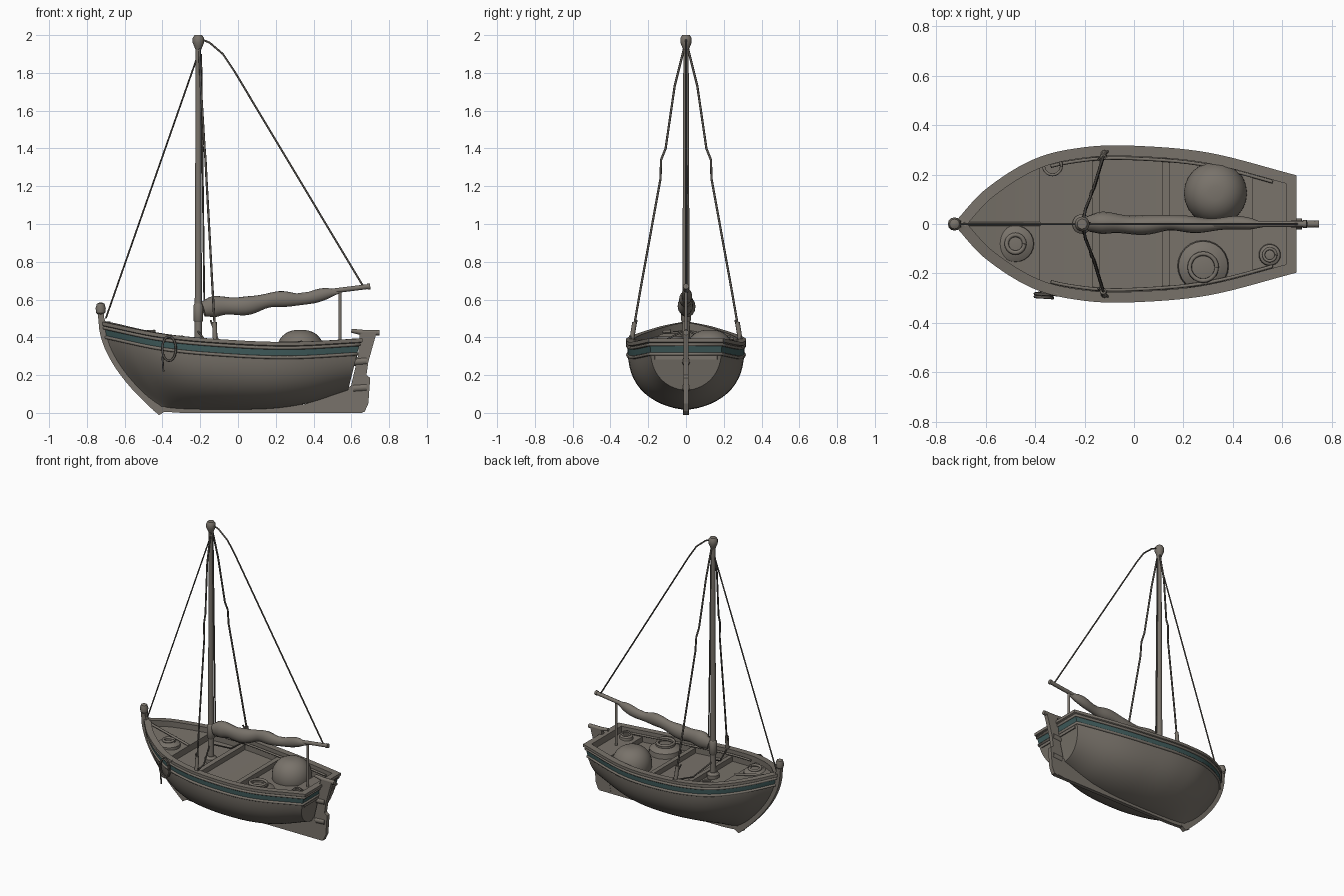
import bpy, bmesh, math
from mathutils import Vector

if "Cube" in bpy.data.objects:
    bpy.data.objects.remove(bpy.data.objects["Cube"], do_unlink=True)


def material(name, rgb):
    m = bpy.data.materials.new(name)
    m.use_nodes = True
    m.diffuse_color = (*rgb, 1)
    m.node_tree.nodes["Principled BSDF"].inputs["Base Color"].default_value = (*rgb, 1)
    return m


WOOD = material("weathered wood", (0.19, 0.17, 0.145))
TEAL = material("teal paint", (0.05, 0.105, 0.105))
ROPE = material("dark rope", (0.1, 0.09, 0.078))


def finish(ob, smooth=True):
    bpy.ops.object.select_all(action='DESELECT')
    ob.select_set(True)
    bpy.context.view_layer.objects.active = ob
    if smooth:
        bpy.ops.object.shade_smooth_by_angle(angle=math.radians(35))
    return ob


def mesh_object(name, bm, mats=(WOOD,), smooth=True):
    bmesh.ops.remove_doubles(bm, verts=bm.verts, dist=1e-5)
    bmesh.ops.recalc_face_normals(bm, faces=bm.faces)
    me = bpy.data.meshes.new(name)
    bm.to_mesh(me)
    bm.free()
    for m in mats:
        me.materials.append(m)
    ob = bpy.data.objects.new(name, me)
    bpy.context.collection.objects.link(ob)
    return finish(ob, smooth)


def grid(bm, rows, closed=False, index=lambda i: 0):
    """Skin a list of equal-length point rows."""
    vs = [[bm.verts.new(p) for p in r] for r in rows]
    for i in range(len(vs) - 1):
        n = len(vs[i])
        for j in range(n if closed else n - 1):
            k = (j + 1) % n
            f = bm.faces.new((vs[i][j], vs[i][k], vs[i + 1][k], vs[i + 1][j]))
            f.material_index = index(i)
    return vs


def lathe(name, loc, profile, mat=WOOD, sides=24):
    bm = bmesh.new()
    rows = [[Vector(loc) + Vector((r * math.cos(a), r * math.sin(a), z))
             for a in (math.tau * k / sides for k in range(sides))] for r, z in profile]
    vs = grid(bm, rows, True)
    bm.faces.new(vs[0])
    bm.faces.new(vs[-1])
    return mesh_object(name, bm, (mat,))


def tube(name, pts, r, mat=WOOD, radii=None, cyclic=False, res=2):
    """Round bar or rope along a path; radii scale the thickness per point."""
    cu = bpy.data.curves.new(name, 'CURVE')
    cu.dimensions = '3D'
    cu.bevel_depth, cu.bevel_resolution, cu.use_fill_caps = r, res, True
    sp = cu.splines.new('POLY')
    sp.points.add(len(pts) - 1)
    for i, p in enumerate(pts):
        sp.points[i].co = (*p, 1)
        sp.points[i].radius = radii[i] if radii else 1
    sp.use_cyclic_u = cyclic
    sp.use_smooth = True
    cu.materials.append(mat)
    ob = bpy.data.objects.new(name, cu)
    bpy.context.collection.objects.link(ob)
    return ob


def plate(name, outline, half):
    """Extrude a side outline (x, z) symmetrically across y."""
    bm = bmesh.new()
    vs = grid(bm, [[(x, y, z) for x, z in outline] for y in (-half, half)], True)
    for loop in vs:
        bm.faces.new(loop)
    return mesh_object(name, bm, smooth=False)


def spline(table, x):
    """Smooth interpolation through a few (x, value) pairs."""
    i = max(k for k in range(len(table) - 1) if k == 0 or table[k][0] <= x)
    (x0, a), (x1, b) = table[i], table[i + 1]
    slope = lambda k: ((table[min(k + 1, len(table) - 1)][1] - table[max(k - 1, 0)][1])
                       / (table[min(k + 1, len(table) - 1)][0] - table[max(k - 1, 0)][0]))
    t, h = (x - x0) / (x1 - x0), x1 - x0
    return ((2*t**3 - 3*t*t + 1) * a + (t**3 - 2*t*t + t) * h * slope(i)
            + (3*t*t - 2*t**3) * b + (t**3 - t*t) * h * slope(i + 1))


# Hull lines
BOW, STERN = -0.72, 0.65
BEAM = [(BOW, 0), (-0.6, 0.13), (-0.4, 0.255), (-0.2, 0.302), (0, 0.308), (0.3, 0.28), (STERN, 0.19)]
SHEER = [(BOW, 0.48), (-0.4, 0.415), (0, 0.38), (0.3, 0.372), (STERN, 0.39)]
KEEL = [(BOW, 0.02), (0.1, 0.02), (0.4, 0.05), (STERN, 0.12)]
STATIONS = [BOW + (STERN - BOW) * (i / 40) ** 1.3 for i in range(41)]
beam = lambda x: max(0, spline(BEAM, x))
sheer = lambda x: spline(SHEER, x)


def hull_point(x, d, side=1):
    """Point on the planking at depth d below the sheer."""
    zs, zk = sheer(x), spline(KEEL, x)
    t = min(1, d / (zs - zk))
    s = (x - BOW) / (STERN - BOW)
    z = zs - d
    rake = 0.32 * (max(0, 1 - z / zs) ** 1.8) * (1 - s) ** 2 - 0.25 * d * s ** 3
    y = beam(x) * max(0, 1 - t ** 3) ** (0.55 + 0.3 * (1 - s) ** 3)
    return Vector((x + rake, side * y, z))


def around(d):
    """Closed path around the boat at depth d."""
    return ([hull_point(x, d) for x in STATIONS]
            + [hull_point(x, d, -1) for x in reversed(STATIONS[1:])])


# Planking, painted band and transom
PAINT = (0, 0.03, 0.072)
ROWS = 16


def depth(x, i):
    if i < len(PAINT):
        return PAINT[i]
    k = (i - 2) / (ROWS - 2)
    return PAINT[2] + (sheer(x) - spline(KEEL, x) - PAINT[2]) * math.sin(k * math.pi / 2)


band = lambda i: 1 if i == 1 else 0
bm = bmesh.new()
for side in (1, -1):
    grid(bm, [[hull_point(x, depth(x, i), side) for x in STATIONS] for i in range(ROWS + 1)], index=band)
grid(bm, [[hull_point(STERN, depth(STERN, i), s) for s in (1, -1)] for i in range(ROWS + 1)], index=band)
bmesh.ops.dissolve_degenerate(bm, edges=bm.edges, dist=1e-5)
mesh_object("hull", bm, (WOOD, TEAL))

for name, d in (("upper_rub_strip", 0.028), ("lower_rub_strip", 0.078)):
    tube(name, around(d), 0.009, cyclic=True)

# Rail cap and inner bulwark, swept around the sheer
path = around(0)
ring = []
for i, p in enumerate(path):
    a = (p - path[i - 1]).to_2d().normalized()
    b = (path[(i + 1) % len(path)] - p).to_2d().normalized()
    m = (a + b).normalized()
    scale = min(1.6, 1 / max(0.3, m.dot(a)))
    out = Vector((-m.y, m.x, 0)) * scale
    ring.append([p + out * o + Vector((0, 0, z)) for o, z in
                 ((0, -0.02), (0.009, -0.015), (0.009, 0.004), (-0.034, 0.004), (-0.034, -0.1))])
bm = bmesh.new()
grid(bm, ring + ring[:1])
mesh_object("rail_cap", bm)


# Decks, benches and cross beams fitted between the sides
def deck(name, x0, x1, drop, thick=0.03):
    xs = [x0 + (x1 - x0) * i / 12 for i in range(13)]
    bm = bmesh.new()
    rows = []
    for x in xs:
        w, z = max(0.003, beam(x) - 0.03), sheer(x) - drop
        rows.append([(x, w, z), (x, -w, z), (x, -w, z - thick), (x, w, z - thick)])
    vs = grid(bm, rows, True)
    bm.faces.new(vs[0])
    bm.faces.new(vs[-1])
    mesh_object(name, bm)


deck("floor", -0.4, 0.63, 0.075)
deck("foredeck", -0.67, -0.38, 0.03, 0.07)
deck("stern_bench", 0.48, 0.62, 0.04, 0.05)
for name, x in (("mast_beam", -0.155), ("middle_beam", 0.13)):
    deck(name, x - 0.016, x + 0.016, 0.04, 0.05)
tube("foredeck_ridge", [(-0.69, 0, 0.46), (-0.38, 0, 0.385)], 0.008)
for side, tag in ((1, "left"), (-1, "right")):
    tube(tag + "_inner_stringer", [Vector((x, side * (beam(x) - 0.043), sheer(x) - 0.025))
                                   for x in STATIONS if -0.36 < x < 0.6], 0.007)

# Stem, keel and rudder
stem = [hull_point(BOW, sheer(BOW) * i / 14) for i in range(15)]
outer = [(p.x - 0.018, p.z - 0.012 * i / 14) for i, p in enumerate(stem)]
inner = [(p.x + 0.02, p.z + 0.012 * i / 14) for i, p in enumerate(stem)]
plate("stem", [(-0.745, 0.56), (-0.74, 0.5)] + outer + inner[::-1] + [(-0.708, 0.5), (-0.71, 0.56)], 0.015)
plate("keel", [(-0.45, 0.01), (-0.3, 0), (0.66, 0), (0.61, 0.15), (0.52, 0.1), (0.35, 0.045), (-0.4, 0.035)], 0.013)
lathe("stem_head", (-0.727, 0, 0.53), [(0.014, -0.01), (0.024, 0), (0.027, 0.025), (0.02, 0.048), (0.008, 0.054)], sides=12)
plate("rudder", [(0.57, 0), (0.67, 0.005), (0.69, 0.05), (0.7, 0.185), (0.68, 0.2), (0.69, 0.27),
                 (0.735, 0.43), (0.645, 0.42), (0.635, 0.3), (0.6, 0.15)], 0.014)
tube("tiller", [(0.6, 0, 0.435), (0.66, 0, 0.425), (0.75, 0, 0.425)], 0.015, radii=[0.7, 1, 1])
for i, z in enumerate((0.13, 0.27)):
    tube(f"rudder_hinge_{i}", [(0.61, 0, z), (0.68, 0, z + 0.005)], 0.022)

# Mast
MX = -0.21
lathe("mast", (MX, 0, 0), [(0.021, 0.28), (0.019, 0.6), (0.014, 1.95)], sides=16)
lathe("mast_head", (MX, 0, 0), [(0.014, 1.92), (0.022, 1.94), (0.03, 1.96), (0.03, 1.985), (0.02, 2)], sides=16)
lathe("mast_collar", (MX, 0, 0), [(0.019, 0.48), (0.026, 0.49), (0.026, 0.57), (0.019, 0.58)], sides=16)
lathe("mast_foot", (MX, 0, 0), [(0.04, 0.3), (0.04, 0.345), (0.024, 0.36)], sides=16)

# Boom with furled sail and its crutch
tube("boom", [(-0.2, 0, 0.55), (0.5, 0, 0.645), (0.7, 0, 0.67)], 0.013)
N = 36
sail, fat = [], []
for i in range(N + 1):
    u = i / N
    sail.append((-0.185 + 0.72 * u, 0.006 * math.sin(17 * u), 0.548 + 0.085 * u + 0.008 * math.sin(15 * u)))
    fat.append((0.056 - 0.03 * u + 0.004 * math.sin(24 * u)) * min(1, 0.7 + 4 * u, 0.35 + 9 * (1 - u)))
ob = tube("furled_sail", sail, 1, radii=fat, res=5)
ob.scale.y = 0.8
tube("boom_crutch", [(0.54, 0, 0.32), (0.54, 0, 0.645)], 0.009)
tube("boom_end_cap", [(0.685, 0, 0.668), (0.7, 0, 0.67)], 0.016)

# Standing rigging
tube("forestay", [(MX, 0, 1.9), (-0.7, 0, 0.5)], 0.0045, ROPE)
tube("backstay", [(MX, 0, 1.985), (-0.15, 0, 1.96), (-0.08, 0, 1.9), (-0.02, 0, 1.81), (0.66, 0, 0.675)], 0.005, ROPE)
tube("halyard", [(-0.195, 0, 1.9), (-0.178, 0.004, 0.55)], 0.005, ROPE)
for side, tag in ((1, "left"), (-1, "right")):
    shroud = [(-0.205, 0.01, 1.93), (-0.197, 0.06, 1.73), (-0.177, 0.108, 1.4), (-0.172, 0.132, 1.34),
              (-0.167, 0.135, 1.24), (-0.135, 0.24, 0.66), (-0.12, 0.285, 0.4)]
    tube(tag + "_shroud", [(x, side * y, z) for x, y, z in shroud], 0.006, ROPE)
    tube(tag + "_shroud_tackle", [(-0.125, side * 0.272, 0.48), (-0.12, side * 0.29, 0.37)], 0.013)
    tube(tag + "_lashing", [(-0.145, side * 0.26, 0.49), (-0.1, side * 0.3, 0.37)], 0.005, ROPE)
    tube(tag + "_belay_line", [(MX, side * 0.02, 0.43), (-0.16, side * 0.15, 0.365),
                               (-0.12, side * 0.28, 0.385)], 0.005, ROPE)


# Cargo: covered bundle, rope coils and deck fittings
def coil(name, c, r, turns, axis=2, squash=1, thick=0.009):
    pts = []
    for k in range(turns * 20 + 1):
        a, u = math.tau * k / 20, k / (turns * 20)
        p = [r * math.cos(a), r * math.sin(a) * squash]
        p.insert(axis, 0.012 * turns * u)
        pts.append(Vector(c) + Vector(p))
    tube(name, pts, thick, ROPE if axis == 1 else WOOD)


dome = [(math.cos(a), math.sin(a)) for a in (k * math.pi / 20 for k in range(-4, 10))]
lathe("covered_bundle", (0.33, 0.125, 0.32), [(0.128 * c ** 0.8, 0.12 * s) for c, s in dome])
lathe("foredeck_hatch", (-0.48, -0.08, 0.385), [(0.075, 0), (0.073, 0.02), (0.05, 0.033), (0.035, 0.036)])
coil("hatch_ring", (-0.48, -0.08, 0.42), 0.036, 1)
lathe("cargo_tub", (0.28, -0.17, 0.29), [(0.105, 0), (0.1, 0.04), (0.075, 0.055), (0.06, 0.06)])
coil("tub_coil", (0.28, -0.175, 0.35), 0.055, 2)
lathe("stern_cap", (0.55, -0.125, 0.34), [(0.045, 0), (0.042, 0.02), (0.025, 0.028)])
coil("stern_cap_ring", (0.55, -0.125, 0.367), 0.025, 1, thick=0.006)
coil("left_rope_coil", (-0.33, 0.235, 0.38), 0.036, 2, thick=0.006)
coil("hanging_rope", (-0.365, -0.3, 0.34), 0.036, 2, axis=1, squash=1.8, thick=0.006)
tube("hanging_rope_end", [(-0.4, -0.285, 0.3), (-0.395, -0.285, 0.22)], 0.005, ROPE)
tube("rope_toggle", [(-0.41, -0.25, 0.405), (-0.31, -0.285, 0.4)], 0.01)
